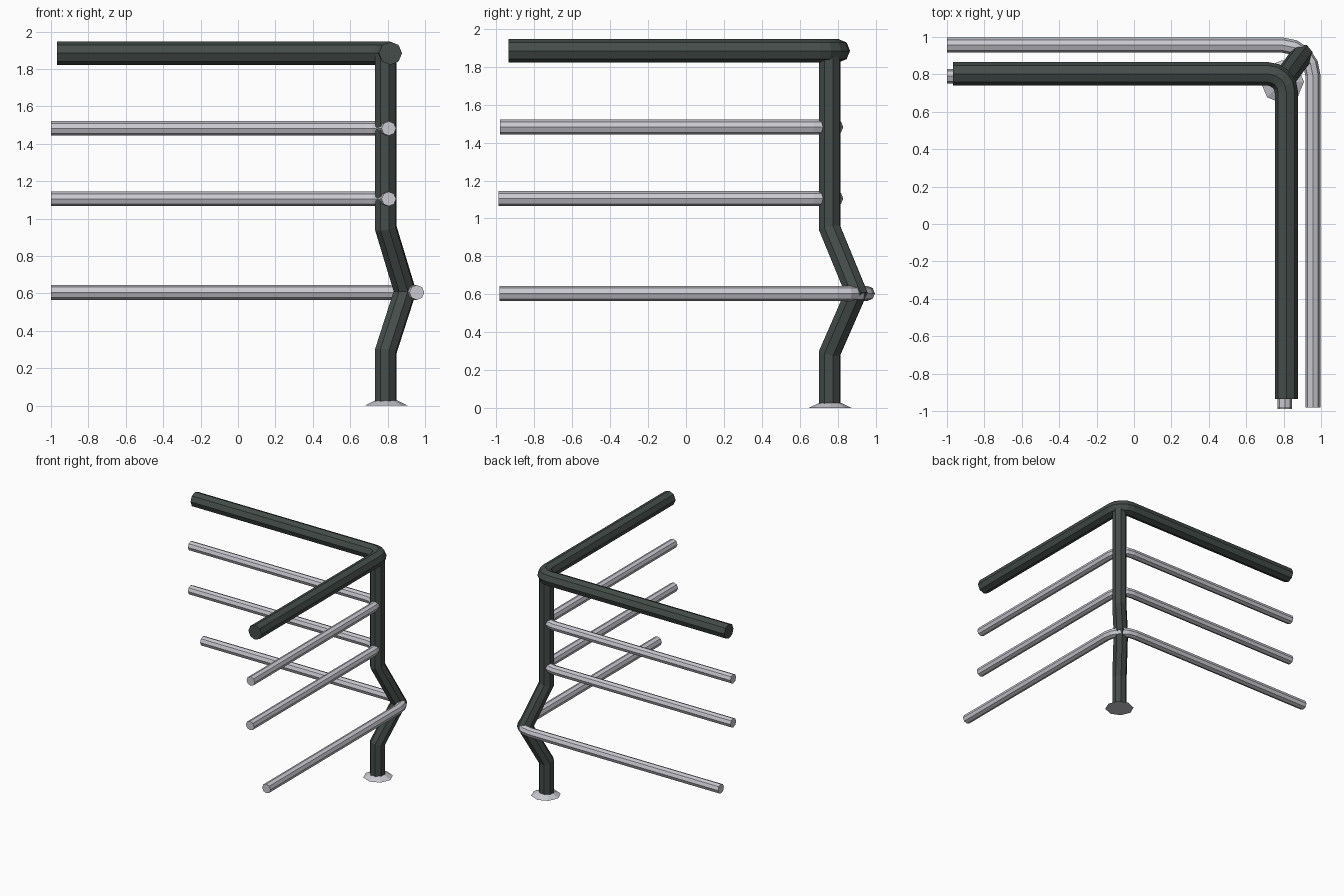
import bpy, bmesh, math
from mathutils import Vector

if "Cube" in bpy.data.objects:
    bpy.data.objects.remove(bpy.data.objects["Cube"])


def material(name, rgb):
    m = bpy.data.materials.new(name)
    m.diffuse_color = (*rgb, 1)
    m.use_nodes = True
    m.node_tree.nodes["Principled BSDF"].inputs["Base Color"].default_value = m.diffuse_color
    return m


dark = material("dark green grey paint", (0.058, 0.073, 0.066))
steel = material("light steel", (0.58, 0.58, 0.63))


def finish(bm, name, mat):
    bmesh.ops.recalc_face_normals(bm, faces=bm.faces)
    me = bpy.data.meshes.new(name)
    bm.to_mesh(me)
    bm.free()
    me.materials.append(mat)
    ob = bpy.data.objects.new(name, me)
    bpy.context.collection.objects.link(ob)


def tube(name, path, radius, normal, mat, phase=0.0, sides=8):
    """Octagonal pipe with mitred bends along a planar path."""
    pts = [Vector(p) for p in path]
    b = Vector(normal).normalized()
    bm = bmesh.new()
    rings = []
    for i, p in enumerate(pts):
        d0 = (p - pts[max(i - 1, 0)]) if i else pts[1] - p
        d1 = (pts[i + 1] - p) if i < len(pts) - 1 else d0
        d0, d1 = d0.normalized(), d1.normalized()
        t = (d0 + d1).normalized()
        n = b.cross(t) / t.dot(d0)
        ring = []
        for k in range(sides):
            a = phase + 2 * math.pi * k / sides
            ring.append(bm.verts.new(p + radius * (n * math.cos(a) + b * math.sin(a))))
        rings.append(ring)
    for r0, r1 in zip(rings, rings[1:]):
        for k in range(sides):
            j = (k + 1) % sides
            bm.faces.new((r0[k], r0[j], r1[j], r1[k]))
    bm.faces.new(rings[0])
    bm.faces.new(rings[-1])
    finish(bm, name, mat)


def corner_rail(name, cx, cy, z, x_end, y_end, bend, radius, mat, steps=4):
    """Horizontal rail running along x, round the corner, then along -y."""
    path = [(x_end, cy, z)]
    for i in range(steps + 1):
        a = math.pi / 2 * (1 - i / steps)
        path.append((cx - bend + bend * math.cos(a), cy - bend + bend * math.sin(a), z))
    path.append((cx, y_end, z))
    tube(name, path, radius, (0, 0, 1), mat)


# Handrail and three lower rails
corner_rail("handrail", 0.815, 0.803, 1.884, -0.968, -0.935, 0.10, 0.062, dark)
corner_rail("upper_rail", 0.806, 0.790, 1.482, -1.0, -0.980, 0.12, 0.039, steel)
corner_rail("middle_rail", 0.806, 0.790, 1.105, -1.0, -0.988, 0.12, 0.039, steel)
corner_rail("lower_rail", 0.956, 0.956, 0.605, -1.0, -0.982, 0.16, 0.040, steel)

# Corner post with an outward knee
px, py, kx, ky = 0.790, 0.757, 0.893, 0.897
tube("corner_post",
     [(px, py, 0.01), (px, py, 0.29), (kx, ky, 0.61), (px, py, 0.95), (px, py, 1.88)],
     0.060, (-(ky - py), kx - px, 0), dark, phase=math.radians(9))

# Flared foot plate
bm = bmesh.new()
bmesh.ops.create_cone(bm, cap_ends=True, segments=8, radius1=0.116, radius2=0.058, depth=0.028)
bmesh.ops.translate(bm, verts=bm.verts, vec=(px + 0.003, py + 0.003, 0.014))
finish(bm, "foot_plate", steel)
